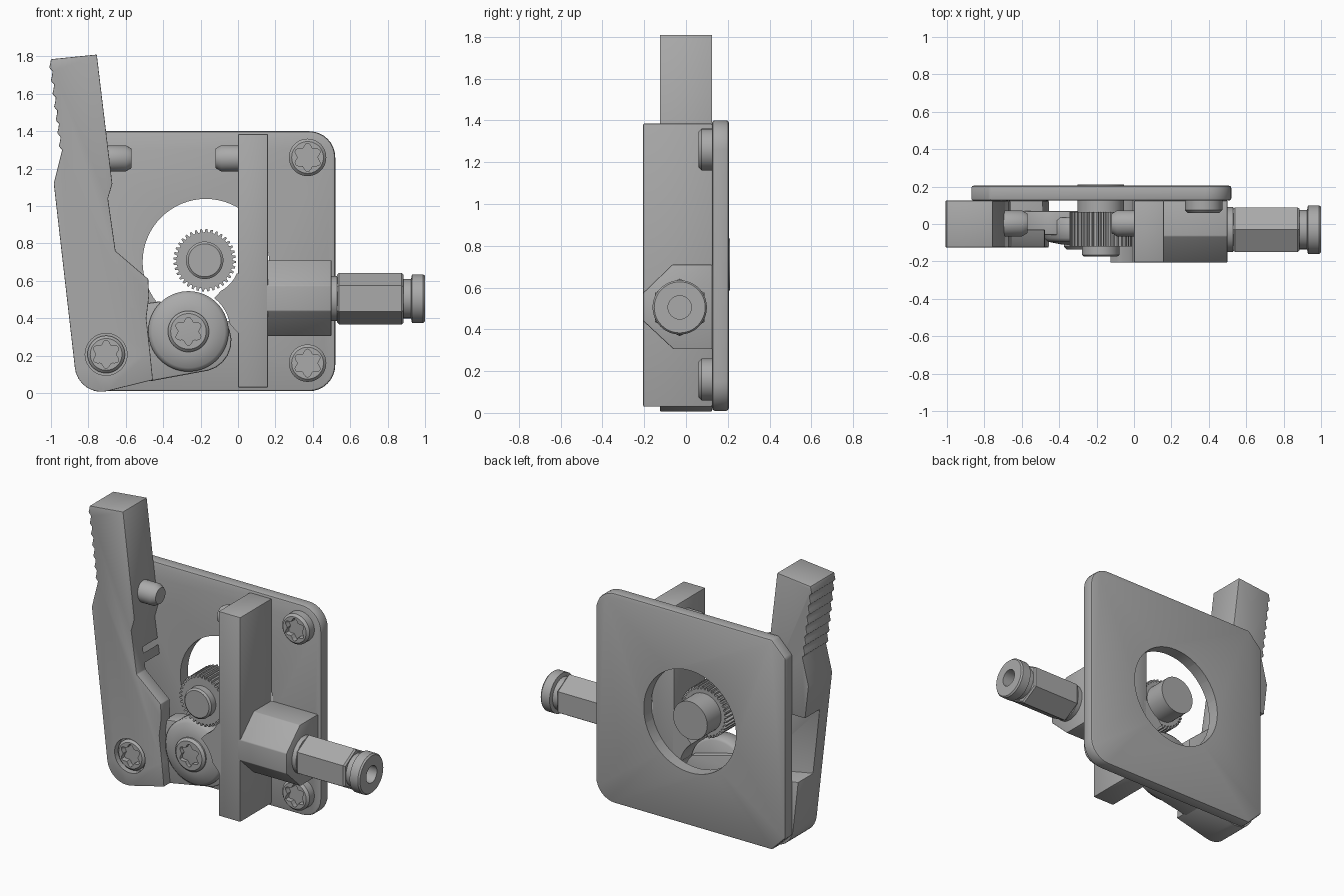
import bpy
import bmesh
from math import sin, cos, pi, radians, hypot
from mathutils import Matrix, Vector

if "Cube" in bpy.data.objects:
    bpy.data.objects.remove(bpy.data.objects["Cube"])

GREY = (0.4, 0.4, 0.4, 1)
grey = bpy.data.materials.new("plain grey")
grey.use_nodes = True
grey.diffuse_color = GREY
grey.node_tree.nodes["Principled BSDF"].inputs["Base Color"].default_value = GREY


def finish(name, bm):
    bmesh.ops.recalc_face_normals(bm, faces=bm.faces[:])
    mesh = bpy.data.meshes.new(name)
    bm.to_mesh(mesh)
    bm.free()
    mesh.materials.append(grey)
    obj = bpy.data.objects.new(name, mesh)
    bpy.context.collection.objects.link(obj)
    return obj


def activate(obj):
    bpy.ops.object.select_all(action='DESELECT')
    obj.select_set(True)
    bpy.context.view_layer.objects.active = obj


def prism(name, pts, y0, y1):
    """Front outline of (x, z) points, extruded in depth."""
    bm = bmesh.new()
    face = bm.faces.new([bm.verts.new((x, y0, z)) for x, z in pts])
    out = bmesh.ops.extrude_face_region(bm, geom=[face])
    verts = [v for v in out["geom"] if isinstance(v, bmesh.types.BMVert)]
    bmesh.ops.translate(bm, verts=verts, vec=(0, y1 - y0, 0))
    return finish(name, bm)


def lathe(name, profile, origin, axis, sides=48, turn=0):
    """Turn (distance, radius) pairs around an axis; ends are capped."""
    bm = bmesh.new()
    rings = [[bm.verts.new((r * cos(2 * pi * i / sides + turn),
                            r * sin(2 * pi * i / sides + turn), d))
              for i in range(sides)] for d, r in profile]
    for a, b in zip(rings, rings[1:]):
        for i in range(sides):
            j = (i + 1) % sides
            bm.faces.new((a[i], a[j], b[j], b[i]))
    bm.faces.new(rings[0])
    bm.faces.new(rings[-1])
    rot = Vector(axis).to_track_quat('Z', 'Y').to_matrix().to_4x4()
    bm.transform(Matrix.Translation(origin) @ rot)
    return finish(name, bm)


def cut(obj, cutter):
    mod = obj.modifiers.new("cut", 'BOOLEAN')
    mod.operation = 'DIFFERENCE'
    mod.solver = 'EXACT'
    mod.object = cutter
    activate(obj)
    bpy.ops.object.modifier_apply(modifier="cut")
    bpy.data.objects.remove(cutter)


def soften(obj, width=0.0, angle=35):
    activate(obj)
    if width:
        mod = obj.modifiers.new("bevel", 'BEVEL')
        mod.width = width
        mod.segments = 2
        mod.limit_method = 'ANGLE'
        mod.angle_limit = radians(40)
        bpy.ops.object.modifier_apply(modifier="bevel")
    bpy.ops.object.shade_smooth_by_angle(angle=radians(angle))
    return obj


def arc(cx, cz, r, a0, a1, n=8):
    return [(cx + r * cos(radians(a0 + (a1 - a0) * i / n)),
             cz + r * sin(radians(a0 + (a1 - a0) * i / n))) for i in range(n + 1)]


FRONT, RIGHT, LEFT = (0, -1, 0), (1, 0, 0), (-1, 0, 0)


def screw(name, x, z, y_back, y_front, r=0.1):
    """Round head with a six-lobed socket."""
    h = y_back - y_front
    head = lathe(name, [(0, r), (h - 0.015, r), (h, r - 0.015)], (x, y_back, z), FRONT)
    star = []
    for i in range(48):
        a = 2 * pi * i / 48
        rad = 0.064 + 0.011 * cos(6 * a)
        star.append((x + rad * sin(a), z + rad * cos(a)))
    cut(head, prism("socket_cutter", star, y_front - 0.02, y_front + 0.035))
    soften(head)


# Mounting plate: rounded on one side, chamfered on the other
outline = (arc(0.38, 0.15, 0.14, -90, 0) + arc(0.38, 1.26, 0.14, 0, 90)
           + [(-0.77, 1.4), (-0.87, 1.3), (-0.87, 0.11), (-0.77, 0.01)])
plate = prism("mounting_plate", outline, 0.125, 0.205)
soften(plate, 0.012)
cut(plate, lathe("hole_cutter", [(0, 0.338), (0.3, 0.338)], (-0.172, 0.3, 0.7), FRONT, 64))
soften(plate)

# Lever with a ribbed thumb grip
grip = []
for i in range(7):
    t = i / 7
    x, z = -0.94 - 0.06 * t, 1.3 + 0.49 * t
    grip += [(x, z), (x - 0.018, z + 0.02), (x - 0.012, z + 0.045)]
outline = ([(-1.0, 1.785), (-0.755, 1.81), (-0.672, 1.12), (-0.695, 1.04), (-0.655, 0.76),
            (-0.48, 0.61), (-0.475, 0.52), (-0.49, 0.4), (-0.47, 0.22), (-0.455, 0.07)]
           + arc(-0.73, 0.15, 0.143, 285, 185) + [(-0.985, 1.12)] + grip)
lever = prism("lever", outline, -0.125, 0.125)
cut(lever, prism("notch_cutter", [(-1.1, 0.5), (-0.3, 0.35), (-0.3, 0.8), (-0.67, 0.8),
                                  (-0.67, 0.9), (-1.1, 0.9)], -0.03, 0.3))
soften(lever, 0.006)
cut(lever, lathe("recess_cutter", [(0, 0.112), (0.2, 0.112)], (-0.705, -0.08, 0.207), FRONT))
soften(lever)
screw("lever_pivot_screw", -0.705, 0.207, -0.07, -0.12)

# Idler arm that carries the bearing
outline = ([(-0.6, 0.08), (-0.46, 0.065)] + arc(-0.2, 0.28, 0.165, -75, 50)
           + [(-0.3, 0.46), (-0.42, 0.49), (-0.49, 0.48), (-0.6, 0.4)])
soften(prism("idler_arm", outline, -0.06, 0.07), 0.01)
lathe_idler = lathe("idler_bearing", [(0, 0.2), (0.015, 0.215), (0.11, 0.215), (0.13, 0.195),
                                      (0.145, 0.12)], (-0.265, 0.035, 0.33), FRONT, 64)
soften(lathe_idler, angle=50)
screw("idler_screw", -0.265, 0.33, -0.1, -0.135, 0.11)

# Drive gear, hub and shaft
TEETH = 36
gear = []
for i in range(TEETH):
    for offset, r in ((0, 0.15), (0.35, 0.15), (0.5, 0.167), (0.85, 0.167)):
        a = 2 * pi * (i + offset) / TEETH
        gear.append((-0.178 + r * cos(a), 0.71 + r * sin(a)))
prism("drive_gear", gear, -0.12, 0.065)
soften(lathe("gear_hub", [(0, 0.1), (0.05, 0.1), (0.06, 0.088)], (-0.178, -0.115, 0.71), FRONT))
soften(lathe("motor_shaft", [(0, 0.125), (0.15, 0.125)], (-0.178, 0.21, 0.71), FRONT))

# Upright bar and filament guide
bar = prism("upright_bar", [(0, 0.03), (0.16, 0.03), (0.16, 1.385), (0, 1.385)], -0.205, 0.125)
soften(bar, 0.006)
guide = [(0.02, 0.64)] + arc(-0.178, 0.71, 0.185, -22, -62) + \
    arc(-0.265, 0.33, 0.225, 52, 10) + [(0.02, 0.3)]
soften(prism("filament_guide", guide, -0.205, 0.125))

# Outlet block: chamfered section swept sideways
section = [(0.125, 0.305), (-0.06, 0.305), (-0.205, 0.44), (-0.205, 0.575),
           (-0.065, 0.71), (0.125, 0.71)]
block = prism("outlet_block", section, 0.14, 0.5)
for v in block.data.vertices:
    v.co = (v.co.y, v.co.x, v.co.z)
block.data.flip_normals()
soften(block, 0.005)

# Tube fitting
FIT = (0.0, -0.03, 0.505)
soften(lathe("fitting_collar", [(0.48, 0.12), (0.53, 0.12), (0.535, 0.105), (0.56, 0.105)],
             FIT, RIGHT))
hexagon = lathe("fitting_hex", [(0.53, 0.128), (0.54, 0.138), (0.875, 0.138), (0.885, 0.128)],
                FIT, RIGHT, 6)
# Put two hexagon corners at top and bottom
top = max(hypot(0, v.co.z - FIT[2]) for v in hexagon.data.vertices)
if top < 0.13:
    spin = (Matrix.Translation(FIT) @ Matrix.Rotation(pi / 6, 4, 'X')
            @ Matrix.Translation(FIT).inverted())
    hexagon.data.transform(spin)
soften(hexagon)
cap = lathe("fitting_cap", [(0.87, 0.105), (0.925, 0.105), (0.93, 0.13), (0.99, 0.13),
                            (1.0, 0.122)], FIT, RIGHT)
cut(cap, lathe("bore_cutter", [(0.9, 0.056), (1.1, 0.056)], FIT, RIGHT, 32))
soften(cap)

# Spring pins on lever and bar
for name, x, axis in (("lever_spring_pin", -0.7, RIGHT), ("bar_spring_pin", 0.01, LEFT)):
    soften(lathe(name, [(0, 0.07), (0.1, 0.07), (0.13, 0.052)], (x, 0.003, 1.255), axis))

# Plate screws
for name, z in (("upper_plate_screw", 1.26), ("lower_plate_screw", 0.16)):
    screw(name, 0.372, z, 0.13, 0.06)
